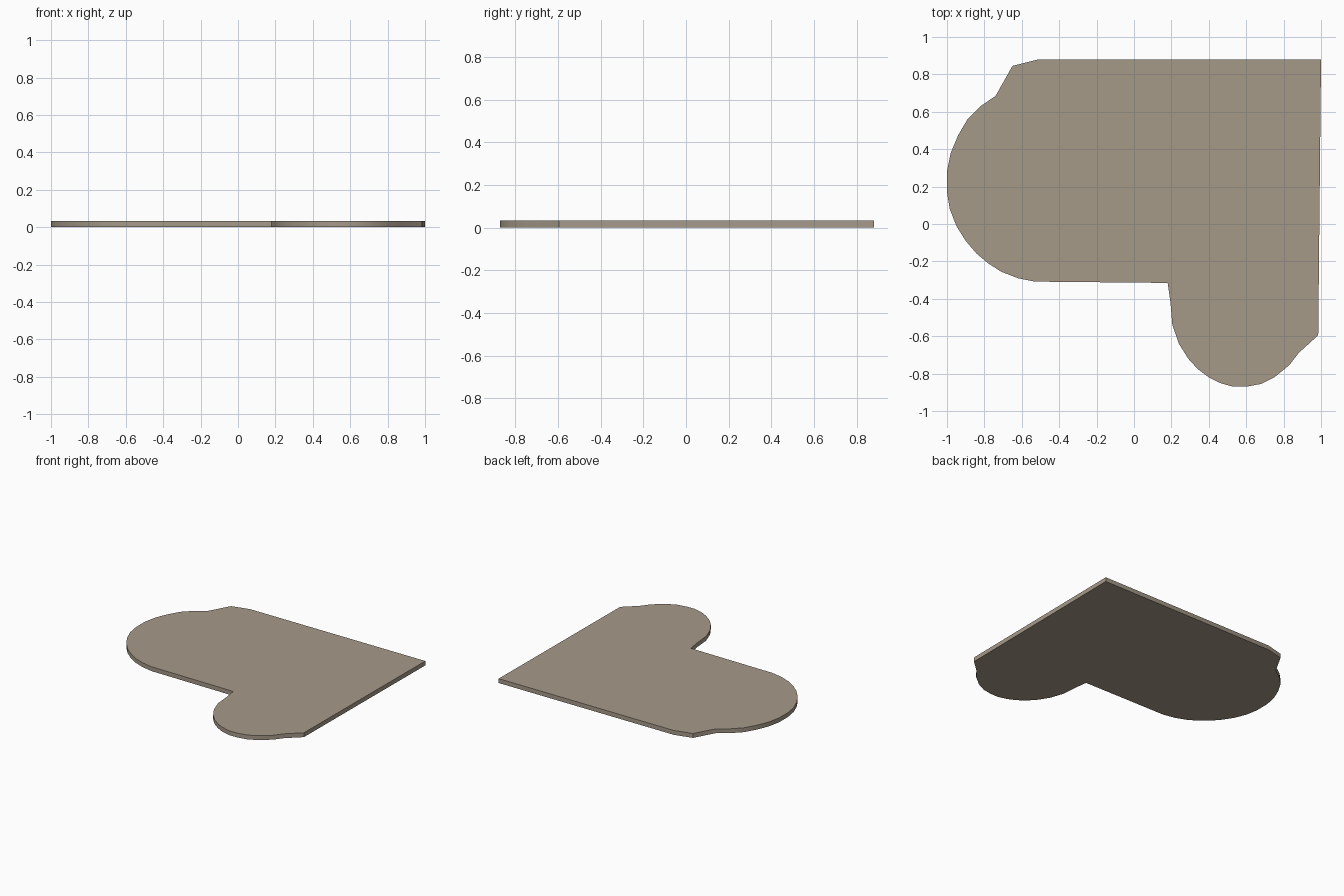
import bpy, bmesh

if "Cube" in bpy.data.objects:
    bpy.data.objects.remove(bpy.data.objects["Cube"])

THICKNESS = 0.034

# Outline of the plate, counter-clockwise from the back right corner
outline = [
    (1.0, 0.88), (-0.51, 0.88), (-0.65, 0.845), (-0.74, 0.685),
    # rounded left lobe
    (-0.82, 0.63), (-0.89, 0.56), (-0.94, 0.475), (-0.98, 0.38), (-1.0, 0.28),
    (-1.0, 0.17), (-0.985, 0.08), (-0.95, -0.01), (-0.9, -0.09), (-0.84, -0.16),
    (-0.78, -0.21), (-0.71, -0.255), (-0.62, -0.29), (-0.53, -0.308),
    # inner corner
    (0.18, -0.315), (0.195, -0.42),
    # rounded front lobe
    (0.205, -0.54), (0.24, -0.64), (0.29, -0.72), (0.34, -0.775), (0.40, -0.82),
    (0.46, -0.85), (0.53, -0.87), (0.60, -0.87), (0.68, -0.855), (0.75, -0.82),
    (0.83, -0.755), (0.88, -0.69), (0.985, -0.595),
]

# Extrude the outline into a thin flat plate
bm = bmesh.new()
base = bm.faces.new([bm.verts.new((x, y, 0)) for x, y in outline])
top = bmesh.ops.extrude_face_region(bm, geom=[base], use_keep_orig=True)
for v in top["geom"]:
    if isinstance(v, bmesh.types.BMVert):
        v.co.z = THICKNESS
bmesh.ops.recalc_face_normals(bm, faces=bm.faces)
bmesh.ops.triangulate(bm, faces=[f for f in bm.faces if len(f.verts) > 4])

mesh = bpy.data.meshes.new("plate")
bm.to_mesh(mesh)
bm.free()
plate = bpy.data.objects.new("plate", mesh)
bpy.context.collection.objects.link(plate)

# Single warm grey-brown colour
mat = bpy.data.materials.new("warm taupe")
mat.diffuse_color = (0.38, 0.32, 0.25, 1)
mat.use_nodes = True
mat.node_tree.nodes["Principled BSDF"].inputs["Base Color"].default_value = mat.diffuse_color
mesh.materials.append(mat)

# Smooth the rounded rim, keep the top and bottom edges crisp
bpy.context.view_layer.objects.active = plate
plate.select_set(True)
bpy.ops.object.shade_smooth_by_angle(angle=0.6)
